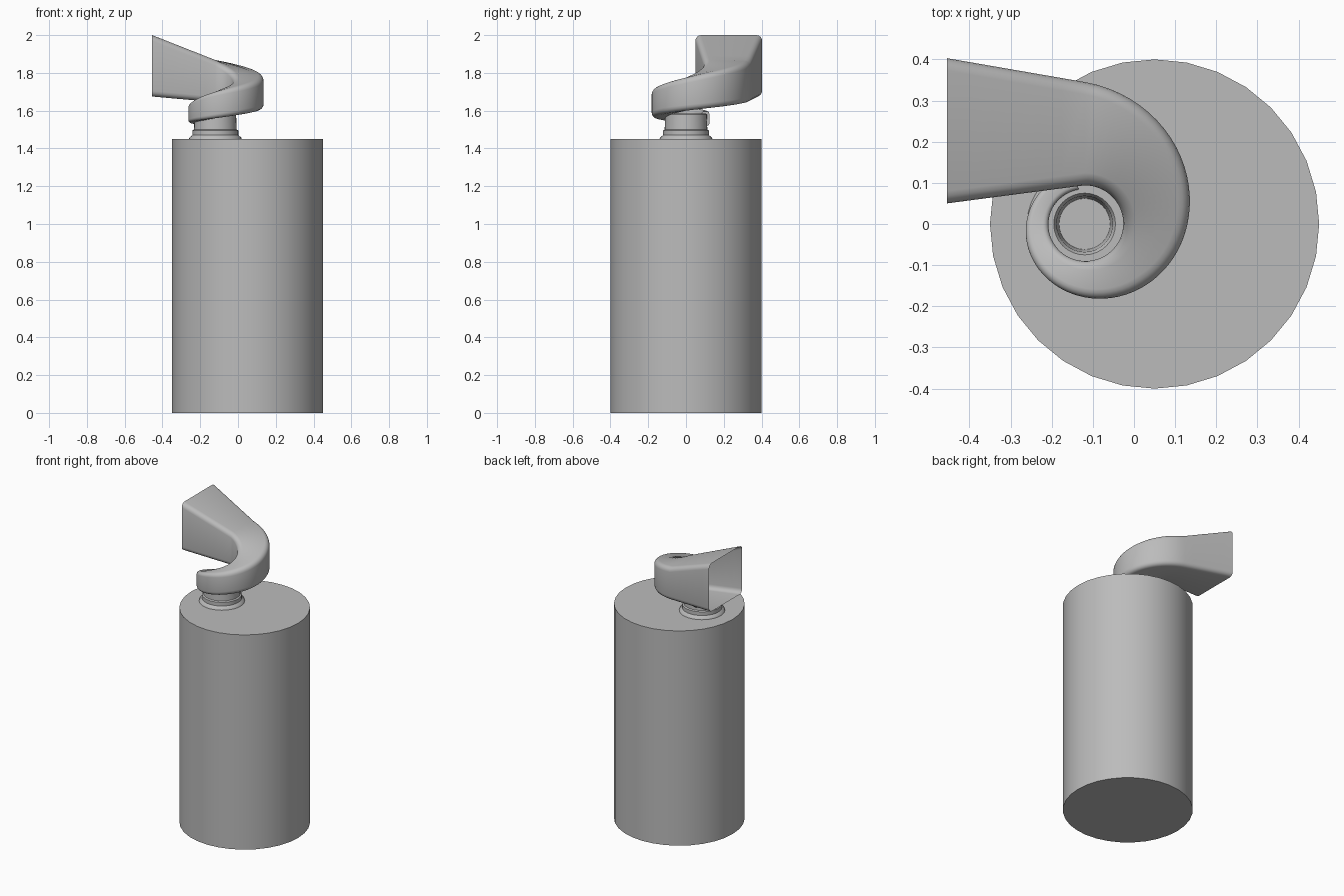
import bpy
import bmesh
from math import sin, cos, pi, radians
from mathutils import Vector

cube = bpy.data.objects.get("Cube")
if cube:
    bpy.data.objects.remove(cube, do_unlink=True)

grey = bpy.data.materials.new("plain_grey")
grey.use_nodes = True
grey.diffuse_color = (0.5, 0.5, 0.5, 1)
grey.node_tree.nodes["Principled BSDF"].inputs["Base Color"].default_value = grey.diffuse_color

AXIS = Vector((-0.12, 0, 0))  # axis of the neck and the spiral


def skin(name, rings, angle=35, cap_first=False, cap_last=False):
    """Join a row of closed rings into one smooth surface."""
    bm = bmesh.new()
    loops = [[bm.verts.new(p) for p in ring] for ring in rings]
    n = len(loops[0])
    for a, b in zip(loops, loops[1:]):
        for i in range(n):
            j = (i + 1) % n
            bm.faces.new((a[i], a[j], b[j], b[i]))
    if cap_first:
        bm.faces.new(loops[0][::-1])
    if cap_last:
        bm.faces.new(loops[-1])
    bmesh.ops.recalc_face_normals(bm, faces=bm.faces)
    mesh = bpy.data.meshes.new(name)
    bm.to_mesh(mesh)
    bm.free()
    mesh.materials.append(grey)
    obj = bpy.data.objects.new(name, mesh)
    bpy.context.collection.objects.link(obj)
    bpy.ops.object.select_all(action='DESELECT')
    obj.select_set(True)
    bpy.context.view_layer.objects.active = obj
    bpy.ops.object.shade_smooth_by_angle(angle=radians(angle))
    return obj


def circle(centre, r, z, n):
    return [centre + Vector((r * cos(2 * pi * i / n), r * sin(2 * pi * i / n), z))
            for i in range(n)]


# Main body
middle = Vector((0.05, 0, 0))
skin("body", [circle(middle, 0.4, z, 32) for z in (0, 1.45)],
     cap_first=True, cap_last=True)

# Hollow stepped neck
neck = [(0.14, 1.45), (0.137, 1.458), (0.122, 1.47), (0.122, 1.495), (0.113, 1.5),
        (0.11, 1.58), (0.105, 1.585), (0.075, 1.585), (0.068, 1.575), (0.062, 1.45)]
skin("neck", [circle(AXIS, r, z, 32) for r, z in neck])


# Spiral horn: angle, outer radius, inner radius, bottom, top
KEYS = [(100, 0.125, 0.085, 1.52, 1.595), (180, 0.142, 0.088, 1.535, 1.625),
        (270, 0.178, 0.09, 1.56, 1.7), (360, 0.25, 0.094, 1.60, 1.775),
        (450, 0.345, 0.094, 1.645, 1.868)]


def station(angle):
    """Smoothly interpolate the spiral's measurements."""
    k = max(i for i in range(len(KEYS) - 1) if KEYS[i][0] <= angle)
    a, b = KEYS[k], KEYS[k + 1]
    before, after = KEYS[max(k - 1, 0)], KEYS[min(k + 2, len(KEYS) - 1)]
    t = (angle - a[0]) / (b[0] - a[0])
    values = []
    for c in range(1, 5):
        span = b[0] - a[0]
        m0 = (b[c] - before[c]) / (b[0] - before[0]) * span
        m1 = (after[c] - a[c]) / (after[0] - a[0]) * span
        values.append((2*t**3 - 3*t**2 + 1) * a[c] + (t**3 - 2*t**2 + t) * m0
                      + (3*t**2 - 2*t**3) * b[c] + (t**3 - t**2) * m1)
    return values


def section(inner, outer, low, high):
    """Rounded rectangle standing between two plan points."""
    across = outer - inner
    width, height = across.length, high - low
    across.normalize()
    r = min(0.03, 0.25 * min(width, height))
    ring = []
    for q, (u, v) in enumerate(((width - r, height - r), (r, height - r),
                                (r, r), (width - r, r))):
        for s in range(5):
            a = (q + s / 4) * pi / 2
            p = inner + across * (u + r * cos(a))
            ring.append(Vector((p.x, p.y, low + v + r * sin(a))))
    return ring


rings = []
for angle in range(100, 451, 5):
    outer, inner, low, high = station(angle)
    ray = Vector((cos(radians(angle)), sin(radians(angle)), 0))
    rings.append(section(AXIS + ray * inner, AXIS + ray * outer, low, high))

# Straight flared run to the open mouth
start_in, start_out = AXIS + Vector((0, 0.094, 0)), AXIS + Vector((0, 0.345, 0))
mouth_in, mouth_out = Vector((-0.455, 0.05, 0)), Vector((-0.455, 0.403, 0))
for i in range(1, 7):
    t = i / 6
    rings.append(section(start_in.lerp(mouth_in, t), start_out.lerp(mouth_out, t),
                         1.645 + 0.03 * t, 1.868 + 0.132 * t))
skin("spiral_horn", rings, angle=40, cap_first=True)
